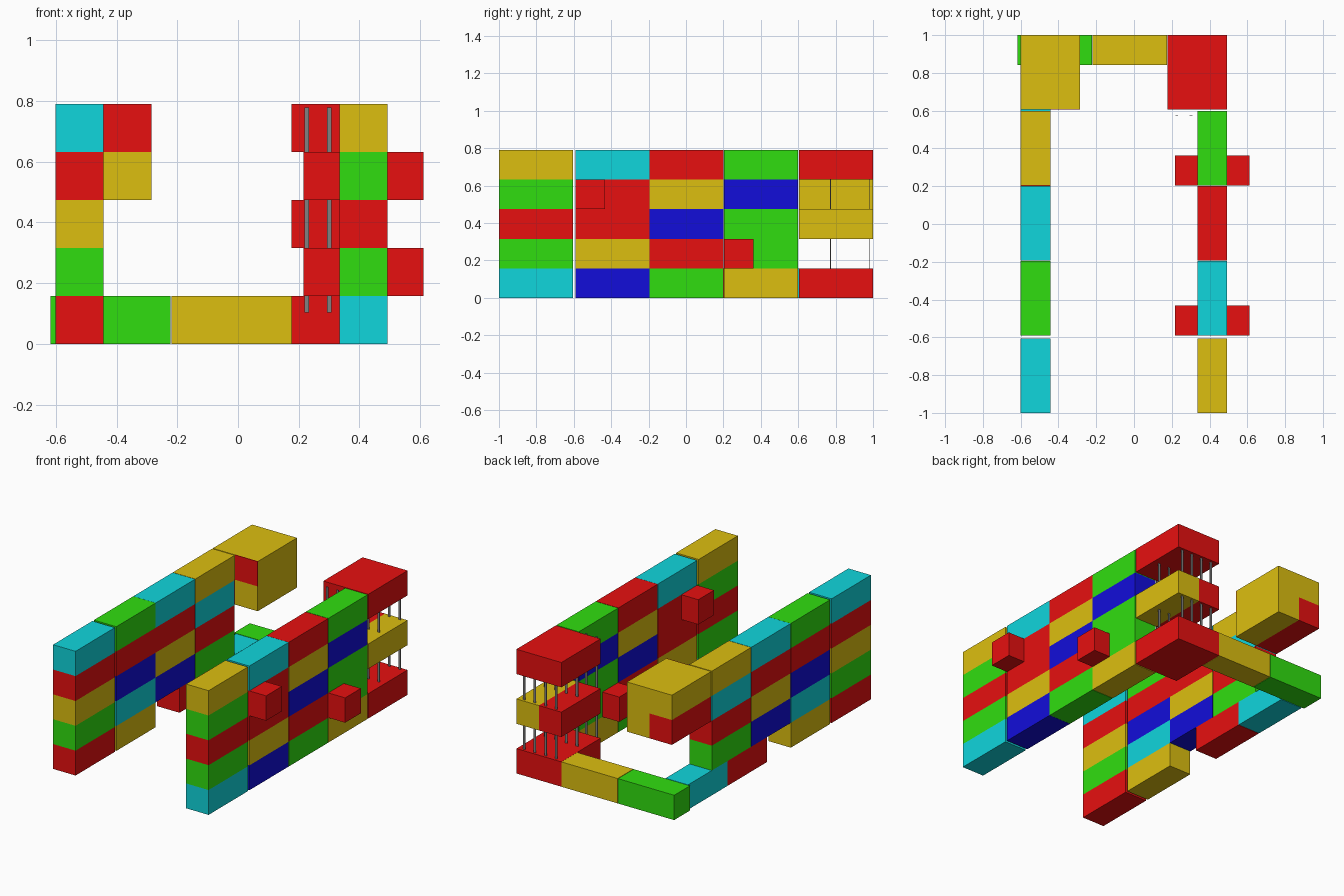
import bpy, bmesh
from mathutils import Matrix, Vector

if "Cube" in bpy.data.objects:
    bpy.data.objects.remove(bpy.data.objects["Cube"])

COLOURS = {
    'R': ("red", (0.80, 0.005, 0.005)),
    'G': ("green", (0.03, 0.73, 0.005)),
    'B': ("blue", (0.006, 0.004, 0.70)),
    'Y': ("yellow", (0.72, 0.52, 0.005)),
    'C': ("cyan", (0.005, 0.67, 0.72)),
    'S': ("steel", (0.22, 0.22, 0.22)),
}
MATS = {}
for key, (label, rgb) in COLOURS.items():
    MATS[key] = bpy.data.materials.new(label)
    MATS[key].diffuse_color = (*rgb, 1)

W, L = 0.158, 0.395                              # brick width / height, length
LEFT, RIGHT = -0.601, 0.335                      # wall start in x
COLS = (-1.0, -0.59, -0.194, 0.204, 0.605)       # brick start in y


def box(name, colour, x, y, z, sx, sy, sz):
    """Box from its minimum corner and size."""
    bm = bmesh.new()
    bmesh.ops.create_cube(bm, size=1, matrix=Matrix.Diagonal((sx, sy, sz, 1)))
    me = bpy.data.meshes.new(name)
    bm.to_mesh(me)
    bm.free()
    me.materials.append(MATS[colour])
    ob = bpy.data.objects.new(name, me)
    ob.location = Vector((x + sx / 2, y + sy / 2, z + sz / 2))
    bpy.context.collection.objects.link(ob)
    return ob


def brick(name, colour, x, y, row, sx=W, sy=L):
    return box(name, colour, x, y, row * W, sx, sy, W)


def wall(name, x, rows):
    """Rows run bottom to top, letters front to back, '.' leaves a gap."""
    for r, row in enumerate(rows):
        for y, c in zip(COLS, row):
            if c != '.':
                brick(f"{name}_brick", c, x, y, r)


# Left and right walls
wall("left_wall", LEFT, ("RY...", "GCBG.", "YBYR.", "RRRCR", "CGCYY"))
wall("right_wall", RIGHT, ("CBGY.", "GYR..", "RRBGY", "G.YB.", "YCRGR"))

# Shifted bricks at the foot of the left wall
brick("left_foot_brick", 'R', LEFT, 0.045, 0)
brick("left_foot_brick", 'C', LEFT, 0.443, 0)

# Bricks laid across the right wall, with the short wall bricks behind them
for y, r, c in ((COLS[1], 3, 'R'), (COLS[3], 1, 'G')):
    brick("cross_brick", 'R', 0.216, y, r, L, W)
    brick("short_brick", c, RIGHT, y + W, r, W, L - W)

# Low back wall
brick("back_wall_brick", 'G', -0.617, 1 - W, 0, L, W)
brick("back_wall_brick", 'Y', -0.219, 1 - W, 0, L, W)

# Overhang on the left rear, upper brick has a red front end
brick("overhang_lower", 'Y', LEFT + W, COLS[4], 3)
brick("overhang_upper", 'Y', LEFT + W, COLS[4] + 0.004, 4, W, L - 0.004)
brick("overhang_end", 'R', LEFT + W, COLS[4], 4, W, 0.004)

# Tower at the right rear: wide base and inner bricks
brick("tower_base", 'R', RIGHT - W, COLS[4], 0, 2 * W)
for r in (2, 4):
    brick("tower_inner_brick", 'R', RIGHT - W, COLS[4], r)

# Thin upright rods holding the tower
for y in (0.573, 0.772, 0.982):
    for i in range(4):
        box("tower_rod", 'S', 0.219 + i * 0.0745, y - 0.002, 0.104, 0.015, 0.004, 0.675)

for m in bpy.data.materials:
    if m.users and not m.is_grease_pencil:
        m.use_nodes = True
        m.node_tree.nodes["Principled BSDF"].inputs["Base Color"].default_value = m.diffuse_color
